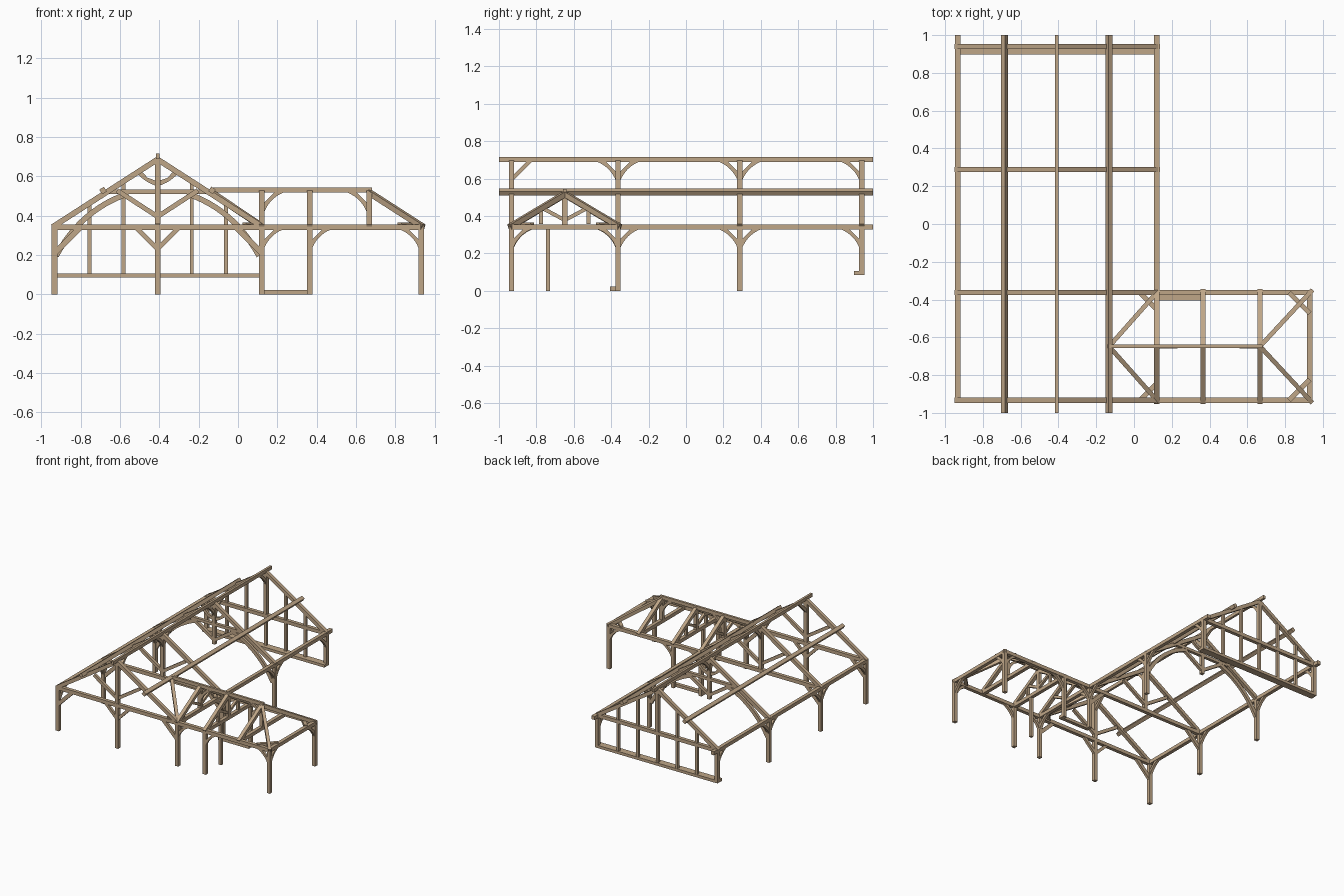
import bpy, bmesh, math
from mathutils import Vector, Matrix

if "Cube" in bpy.data.objects:
    bpy.data.objects.remove(bpy.data.objects["Cube"])

wood = bpy.data.materials.new("tan timber")
wood.diffuse_color = (0.52, 0.38, 0.245, 1)
wood.use_nodes = True
wood.node_tree.nodes["Principled BSDF"].inputs["Base Color"].default_value = wood.diffuse_color
T = 0.028                                   # usual timber size
RX, WY = -0.409, -0.648                     # main ridge x, wing ridge y
LX, MX, EX, PX = -0.933, 0.121, 0.931, 0.365  # left wall, right wall, wing end, wing post line
FRAMES = (-0.933, -0.363, 0.288, 0.94)
KX = 0.667                                  # hip king post line
EAVE, PLATE = 0.357, 0.342


def finish(name, bm):
    bmesh.ops.recalc_face_normals(bm, faces=bm.faces)
    me = bpy.data.meshes.new(name)
    bm.to_mesh(me)
    bm.free()
    me.materials.append(wood)
    bpy.context.collection.objects.link(bpy.data.objects.new(name, me))


def beam(name, p, q, w=T, h=T):
    """Straight timber from p to q; w is horizontal width, h is depth."""
    p, q = Vector(p), Vector(q)
    d = (q - p).normalized()
    side = Vector((0, 1, 0)) if abs(d.z) > 0.999 else d.cross(Vector((0, 0, 1))).normalized()
    up = side.cross(d)
    bm = bmesh.new()
    m = Matrix((side * w, d * (q - p).length, up * h)).transposed().to_4x4()
    bmesh.ops.create_cube(bm, size=1, matrix=Matrix.Translation((p + q) / 2) @ m)
    finish(name, bm)


def plank(name, outline, origin, axis, w):
    """Extrude a 2D outline (along axis u, z) by width w, centred on origin."""
    o, u = Vector(origin), Vector(axis)
    n = u.cross(Vector((0, 0, 1))) * w
    bm = bmesh.new()
    f = bm.faces.new([bm.verts.new(o + u * a + Vector((0, 0, b)) - n / 2) for a, b in outline])
    r = bmesh.ops.extrude_face_region(bm, geom=[f])
    bmesh.ops.translate(bm, vec=n, verts=[v for v in r['geom'] if isinstance(v, bmesh.types.BMVert)])
    finish(name, bm)


def bezier(a, b, c, n=8):
    a, b, c = Vector(a), Vector(b), Vector(c)
    return [a * (1 - t) ** 2 + b * 2 * t * (1 - t) + c * t * t for t in [i / n for i in range(n + 1)]]


def knee(name, corner, axis, r=0.09, curved=True):
    """Brace below a beam, reaching r down the post and r along axis."""
    if curved:
        arc = [tuple(v) for v in bezier((r, 0), (0.3 * r, -0.3 * r), (0, -r))]
    else:
        arc = [(r, 0), (0, -r)]
    c = r * (0.52 if curved else 0.68)
    plank(name, [(0, -c), (c, 0)] + arc, corner, axis, 0.02)


def roof_z(x):                               # top of main rafters
    return 0.704 - 0.648 * abs(x - RX)


X, Y = Vector((1, 0, 0)), Vector((0, 1, 0))

# main wall plates, purlins and ridge
for x in (LX, MX):
    beam("wall_plate", (x, -0.947, PLATE), (x, 1, PLATE))
for s in (-1, 1):
    px = RX + s * 0.277
    tilt = Vector((s * 0.0145, 0, -0.0094))
    nrm = Vector((s * 0.0075, 0, 0.0116))
    c = Vector((px, 0, 0.528))
    bm = bmesh.new()
    vs = [bm.verts.new(c + k - Y) for k in (tilt * .8 + nrm, tilt * .8 - nrm, -tilt * .8 - nrm, -tilt * .8 + nrm)]
    r = bmesh.ops.extrude_face_region(bm, geom=[bm.faces.new(vs)])
    bmesh.ops.translate(bm, vec=Y * 2, verts=[v for v in r['geom'] if isinstance(v, bmesh.types.BMVert)])
    finish("purlin", bm)
beam("main_ridge", (RX, -1, 0.702), (RX, 1, 0.702), 0.018, 0.027)

# main cross frames
for i, y in enumerate(FRAMES):
    foot = 0.086 if i == 3 else 0
    arched = i == 2
    if not arched:
        beam("tie_beam", (LX - T / 2, y, PLATE), (MX + T / 2, y, PLATE))
    beam("king_post", (RX, y, 0.365 if arched else EAVE), (RX, y, 0.69), T, T)
    for s, wx in ((-1, LX), (1, MX)):
        beam("post", (wx, y, foot), (wx, y, EAVE))
        beam("rafter", (wx + s * 0.01, y, roof_z(wx) - 0.022), (RX, y, 0.686))
        if i < 3:
            beam("king_strut", (RX, y, 0.395), (RX + s * 0.205, y, 0.528), 0.022, 0.024)
        # wall plate and ridge braces
        for d in (1, -1):
            if (i == 0 and d < 0) or (i == 3 and d > 0):
                continue
            knee("plate_brace", (wx, y + d * T / 2, 0.328), Y * d, 0.095)
            if s > 0:
                knee("ridge_brace", (RX, y + d * T / 2, 0.689), Y * d, 0.095, i > 0)
        # cross braces
        if i < 2:
            knee("cross_brace", (wx - s * T / 2, y, 0.328), X * -s, 0.125, False)
        if arched:
            path = bezier((0.516, 0.195), (0.39, 0.43), (0.15, 0.512), 12)
            lo, hi = [], []
            for k, p in enumerate(path):
                t = path[min(k + 1, 12)] - path[max(k - 1, 0)]
                n = Vector((t.y, -t.x)).normalized() * 0.014
                lo.append(p - n)
                hi.append(p + n)
            plank("arched_brace", [tuple(v) for v in lo + hi[::-1]], (RX, y, 0), X * s, 0.022)
            knee_pts = [tuple(v) for v in bezier((0, 0.55), (0.06, 0.565), (0.11, 0.62))]
            plank("upper_strut", knee_pts + [(0.085, 0.63), (0.05, 0.592), (0, 0.575)],
                  (RX, y, 0), X * s, 0.02)
    if arched:
        beam("collar", (RX - 0.25, y, 0.522), (RX + 0.25, y, 0.522), 0.024, 0.022)

# front centre post with braces
beam("centre_post", (RX, FRAMES[0], 0), (RX, FRAMES[0], 0.33))
for s in (-1, 1):
    knee("centre_brace", (RX + s * T / 2, FRAMES[0], 0.328), X * s, 0.1, False)

# back gable wall: sill and studs
yb = FRAMES[3]
beam("gable_sill", (LX - T / 2, 0.912, 0.096), (MX + T / 2, 0.912, 0.096), T, 0.022)
beam("gable_sill", (LX, yb, 0.096), (MX, yb, 0.096), T, 0.022)
for dx in (-0.347, -0.174, 0, 0.174, 0.347):
    beam("gable_stud", (RX + dx, yb, 0.1), (RX + dx, yb, roof_z(RX + dx) - 0.02), 0.022, 0.02)

# wing: plates, ridge, end posts
for y in FRAMES[:2]:
    s = 1 if y > WY else -1
    beam("wing_plate", (MX, y, PLATE), (EX + T / 2, y, PLATE))
    for x in (PX, EX):
        beam("wing_post", (x, y, 0), (x, y, EAVE))
    knee("wing_brace", (MX + T / 2, y, 0.328), X, 0.09)
    knee("wing_brace", (PX + T / 2, y, 0.328), X, 0.09)
    knee("wing_brace", (EX - T / 2, y, 0.328), -X, 0.09)
    knee("wing_end_brace", (EX, y - s * T / 2, 0.328), Y * -s, 0.09)
    # hip and valley rafters with corner ties
    beam("hip_rafter", (KX, WY, 0.518), (EX + 0.01, y + s * 0.01, 0.342), 0.024, T)
    beam("valley_rafter", (RX + 0.277, WY, 0.515), (MX, y, 0.345), 0.024, T)
    beam("corner_tie", (EX - 0.11, y, 0.352), (EX, y - s * 0.11, 0.352), 0.026, 0.026)
    beam("corner_tie", (MX - 0.09, y, 0.352), (MX, y - s * 0.09, 0.352), 0.026, 0.026)
    # wing trusses
    for x in (MX, PX, KX):
        beam("wing_rafter", (x, y + s * 0.012, 0.342), (x, WY, 0.518))
        if x != KX:
            beam("wing_strut", (x, WY, 0.378), (x, WY + s * 0.125, 0.445), 0.02, 0.02)
    beam("queen_post", (PX, WY + s * 0.127, EAVE), (PX, WY + s * 0.127, 0.445), 0.02, 0.02)
beam("wing_end_plate", (EX, FRAMES[0], PLATE), (EX, FRAMES[1], PLATE))
beam("wing_ridge", (RX + 0.27, WY, 0.53), (KX + 0.014, WY, 0.53), 0.018, 0.027)
for x in (MX, PX, KX):
    beam("wing_king_post", (x, WY, PLATE), (x, WY, 0.525), T, T)
    beam("wing_tie", (x, FRAMES[0], PLATE), (x, FRAMES[1], PLATE))
knee("wing_ridge_brace", (MX + T / 2, WY, 0.517), X, 0.095)
knee("wing_ridge_brace", (KX - T / 2, WY, 0.517), -X, 0.095)

# door post and floor sill in the wing
beam("door_post", (PX, -0.738, 0), (PX, -0.738, 0.33), 0.022, 0.022)
beam("floor_sill", (MX - T / 2, -0.391, 0.0115), (PX + T / 2, -0.391, 0.0115), T, 0.023)
